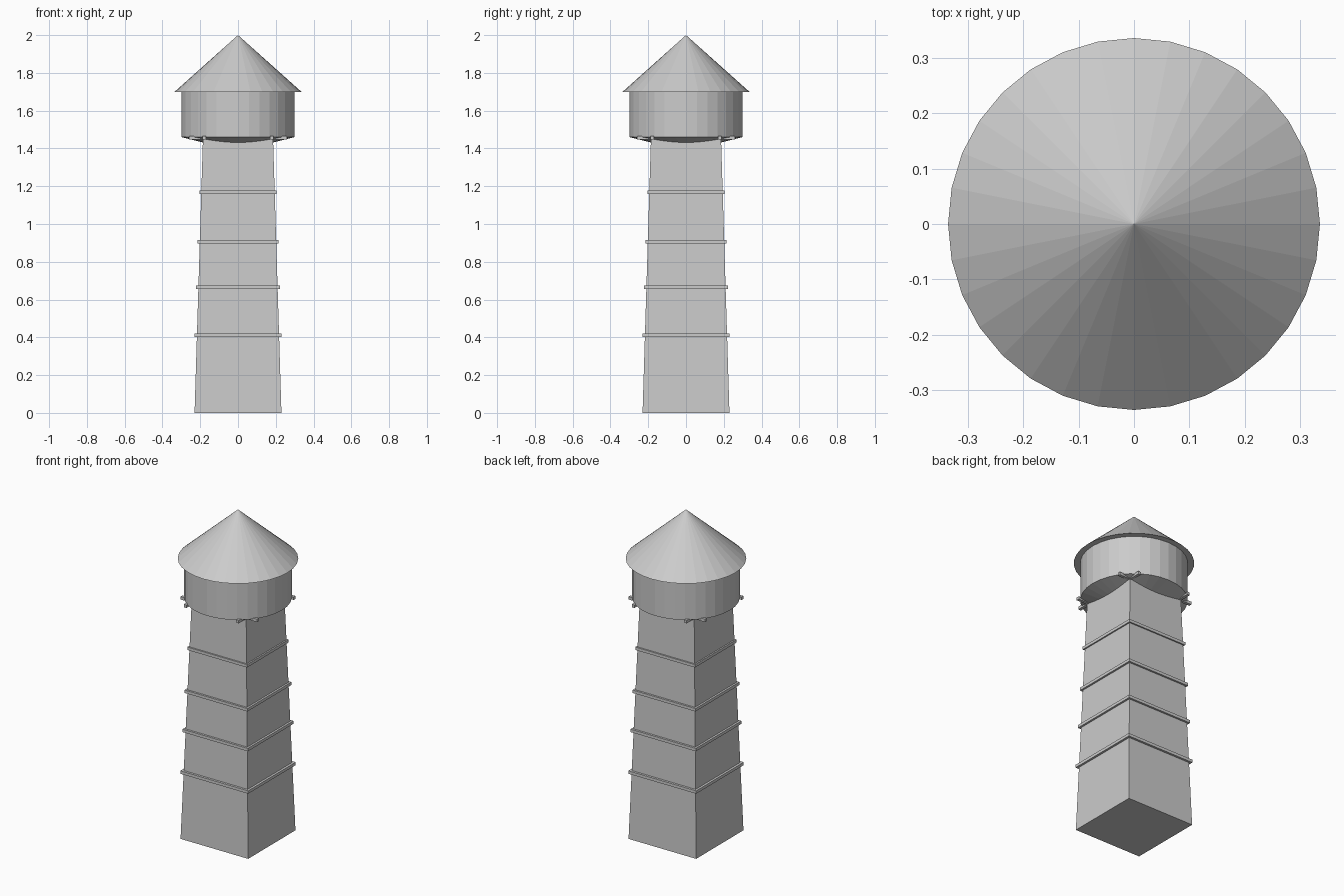
import bpy, bmesh, math
from mathutils import Matrix, Vector

if "Cube" in bpy.data.objects:
    bpy.data.objects.remove(bpy.data.objects["Cube"], do_unlink=True)

grey = bpy.data.materials.new("plain_grey")
grey.use_nodes = True
color = (0.6, 0.6, 0.6, 1)
grey.diffuse_color = color
grey.node_tree.nodes["Principled BSDF"].inputs["Base Color"].default_value = color


def add_object(name, bm):
    bmesh.ops.recalc_face_normals(bm, faces=bm.faces)
    mesh = bpy.data.meshes.new(name)
    bm.to_mesh(mesh)
    bm.free()
    mesh.materials.append(grey)
    obj = bpy.data.objects.new(name, mesh)
    bpy.context.collection.objects.link(obj)
    return obj


def tapered(name, sides, r_low, r_high, z_low, z_high, turn=0):
    bm = bmesh.new()
    place = Matrix.Translation((0, 0, (z_low + z_high) / 2)) @ Matrix.Rotation(turn, 4, "Z")
    bmesh.ops.create_cone(bm, cap_ends=True, segments=sides, radius1=r_low,
                          radius2=r_high, depth=z_high - z_low, matrix=place)
    return add_object(name, bm)


def bar_frame(name, z, offset, reach, thick):
    # Four square bars around the shaft, laid one per side
    bm = bmesh.new()
    for i in range(4):
        place = (Matrix.Rotation(i * math.pi / 2, 4, "Z")
                 @ Matrix.Translation((0, -offset, z))
                 @ Matrix.Diagonal((2 * reach, thick, thick, 1)))
        bmesh.ops.create_cube(bm, size=1, matrix=place)
    return add_object(name, bm)


# Square tapering shaft
tapered("tower_shaft", 4, 0.23 * math.sqrt(2), 0.185 * math.sqrt(2), 0, 1.47, math.pi / 4)

# Bands around the shaft
thick = 0.018
for i, (z, half) in enumerate([(0.41, 0.231), (0.665, 0.222), (0.905, 0.214), (1.168, 0.203)]):
    bar_frame(f"shaft_band_{i + 1}", z, half - thick / 2, half, thick)

# Crossed support bars below the tank
bar_frame("tank_support_bars", 1.457, 0.178, 0.26, thick)

# Tank: shallow conical floor rising into a round wall
bm = bmesh.new()
profile = [Vector((0, 0, 1.385)), Vector((0.3, 0, 1.46)),
           Vector((0.3, 0, 1.70)), Vector((0, 0, 1.70))]
verts = [bm.verts.new(p) for p in profile]
edges = [bm.edges.new(pair) for pair in zip(verts, verts[1:])]
bmesh.ops.spin(bm, geom=verts + edges, cent=(0, 0, 0), axis=(0, 0, 1),
               angle=math.tau, steps=32, use_merge=True)
bmesh.ops.remove_doubles(bm, verts=bm.verts, dist=0.0001)
add_object("tank", bm)

# Conical roof with overhanging eave
tapered("roof", 32, 0.336, 0, 1.70, 2.0)
